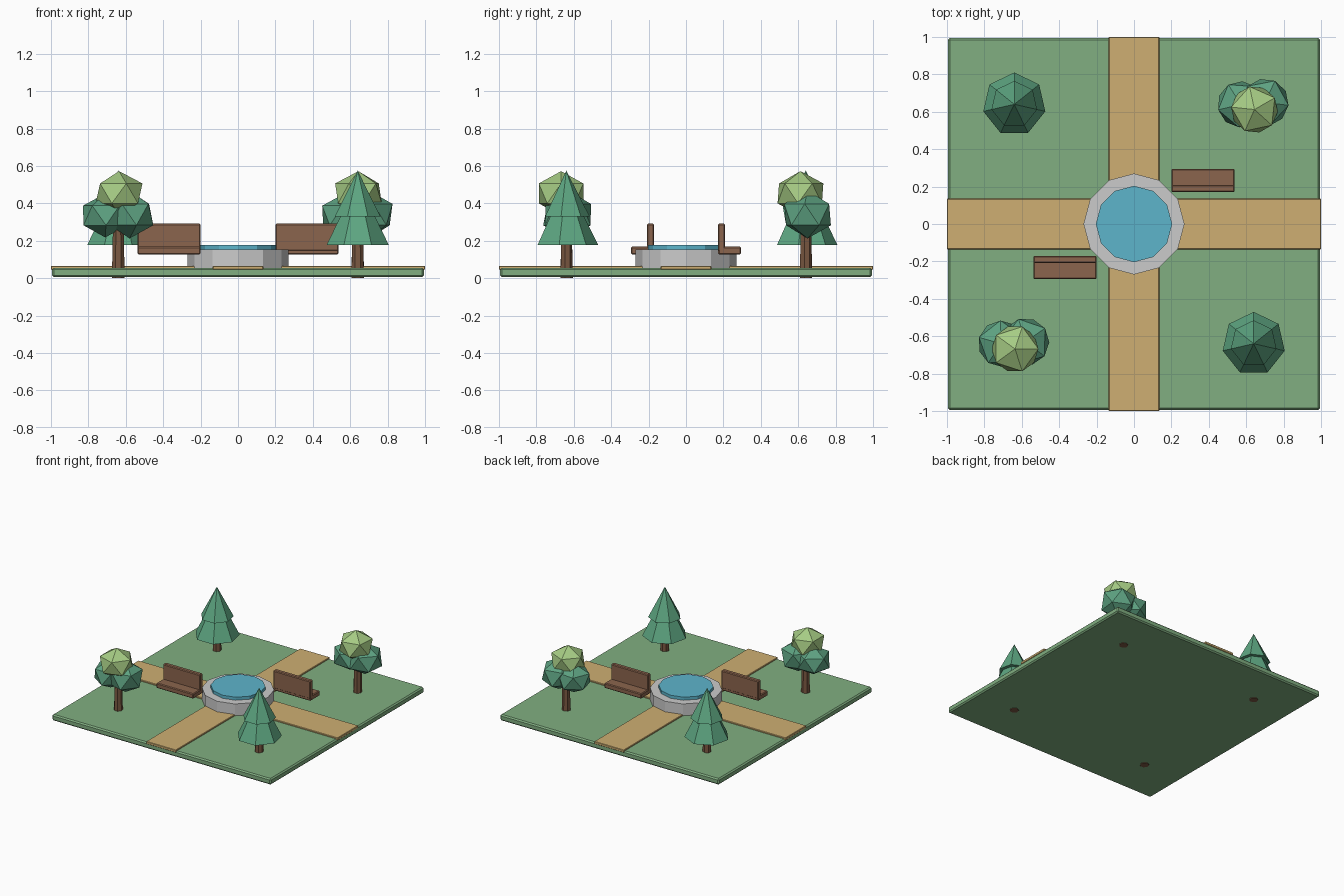
import bpy
from math import radians, pi

if "Cube" in bpy.data.objects:
    bpy.data.objects.remove(bpy.data.objects["Cube"])


def material(name, rgb):
    m = bpy.data.materials.new(name)
    m.diffuse_color = (*rgb, 1)
    m.use_nodes = True
    m.node_tree.nodes["Principled BSDF"].inputs["Base Color"].default_value = m.diffuse_color
    return m


GRASS = material("grass", (0.22, 0.43, 0.22))
SAND = material("sand", (0.62, 0.43, 0.17))
STONE = material("stone", (0.65, 0.65, 0.62))
WATER = material("water", (0.11, 0.46, 0.60))
WOOD = material("bench_wood", (0.26, 0.13, 0.075))
BARK = material("bark", (0.20, 0.10, 0.055))
PINE = material("pine_green", (0.11, 0.38, 0.22))
LEAF = material("leaf_green", (0.11, 0.36, 0.22))
LIGHT_LEAF = material("light_leaf", (0.38, 0.60, 0.23))


def finish(name, mat):
    ob = bpy.context.object
    ob.name = name
    ob.data.materials.append(mat)
    return ob


def box(name, lo, hi, mat, bevel=0.0):
    centre = [(a + b) / 2 for a, b in zip(lo, hi)]
    bpy.ops.mesh.primitive_cube_add(size=1, location=centre)
    ob = finish(name, mat)
    ob.scale = [b - a for a, b in zip(lo, hi)]
    bpy.ops.object.transform_apply(location=False, rotation=False, scale=True)
    if bevel:
        mod = ob.modifiers.new("edge", 'BEVEL')
        mod.width = bevel
        mod.segments = 1
    return ob


def frustum(name, sides, r1, r2, z1, z2, mat, x=0, y=0):
    bpy.ops.mesh.primitive_cone_add(vertices=sides, radius1=r1, radius2=r2,
                                    depth=z2 - z1, location=(x, y, (z1 + z2) / 2))
    return finish(name, mat)


def blob(name, loc, r, squash, turn, mat):
    bpy.ops.mesh.primitive_ico_sphere_add(subdivisions=1, radius=r, location=loc,
                                          rotation=(0, 0, radians(turn)))
    ob = finish(name, mat)
    ob.scale.z = squash
    return ob


# Lawn and crossing paths
box("lawn", (-0.995, -0.995, 0.005), (0.995, 0.995, 0.055), GRASS, 0.01)
box("path_across", (-1, -0.135, 0.045), (1, 0.135, 0.066), SAND, 0.003)
box("path_along", (-0.135, -1, 0.045), (0.135, 1, 0.0655), SAND, 0.003)

# Fountain
frustum("fountain_basin", 12, 0.27, 0.27, 0.05, 0.152, STONE)
frustum("fountain_water", 12, 0.204, 0.204, 0.10, 0.177, WATER)

# Two benches facing away from the cross path, the second turned half round
for s, side in ((1, "back"), (-1, "front")):
    seat = box(f"{side}_bench_seat", (0.2, 0.172, 0.127), (0.538, 0.295, 0.168), WOOD, 0.006)
    rest = box(f"{side}_bench_backrest", (0.2, 0.17, 0.145), (0.538, 0.208, 0.291), WOOD, 0.006)
    if s < 0:
        for ob in (seat, rest):
            ob.location.x *= -1
            ob.location.y *= -1
            ob.rotation_euler.z = pi

# Conifers: trunk and two stacked seven-sided tiers
for x, y, side in ((-0.64, 0.64, "back_left"), (0.64, -0.64, "front_right")):
    frustum(f"{side}_pine_trunk", 7, 0.034, 0.03, 0.0, 0.25, BARK, x, y)
    frustum(f"{side}_pine_lower_tier", 7, 0.17, 0.075, 0.178, 0.37, PINE, x, y)
    frustum(f"{side}_pine_upper_tier", 7, 0.125, 0, 0.33, 0.575, PINE, x, y)

# Broadleaf trees: trunk, two dark clumps and a light clump on top
for x, y, turn, side in ((-0.64, -0.64, 20, "front_left"), (0.64, 0.64, 50, "back_right")):
    frustum(f"{side}_tree_trunk", 7, 0.035, 0.028, 0.0, 0.34, BARK, x, y)
    blob(f"{side}_tree_left_clump", (x - 0.07, y, 0.335), 0.138, 0.85, turn, LEAF)
    blob(f"{side}_tree_right_clump", (x + 0.06, y + 0.01, 0.34), 0.142, 0.9, turn + 15, LEAF)
    blob(f"{side}_tree_top_clump", (x + 0.004, y - 0.028, 0.453), 0.14, 0.85, turn - 20, LIGHT_LEAF)
